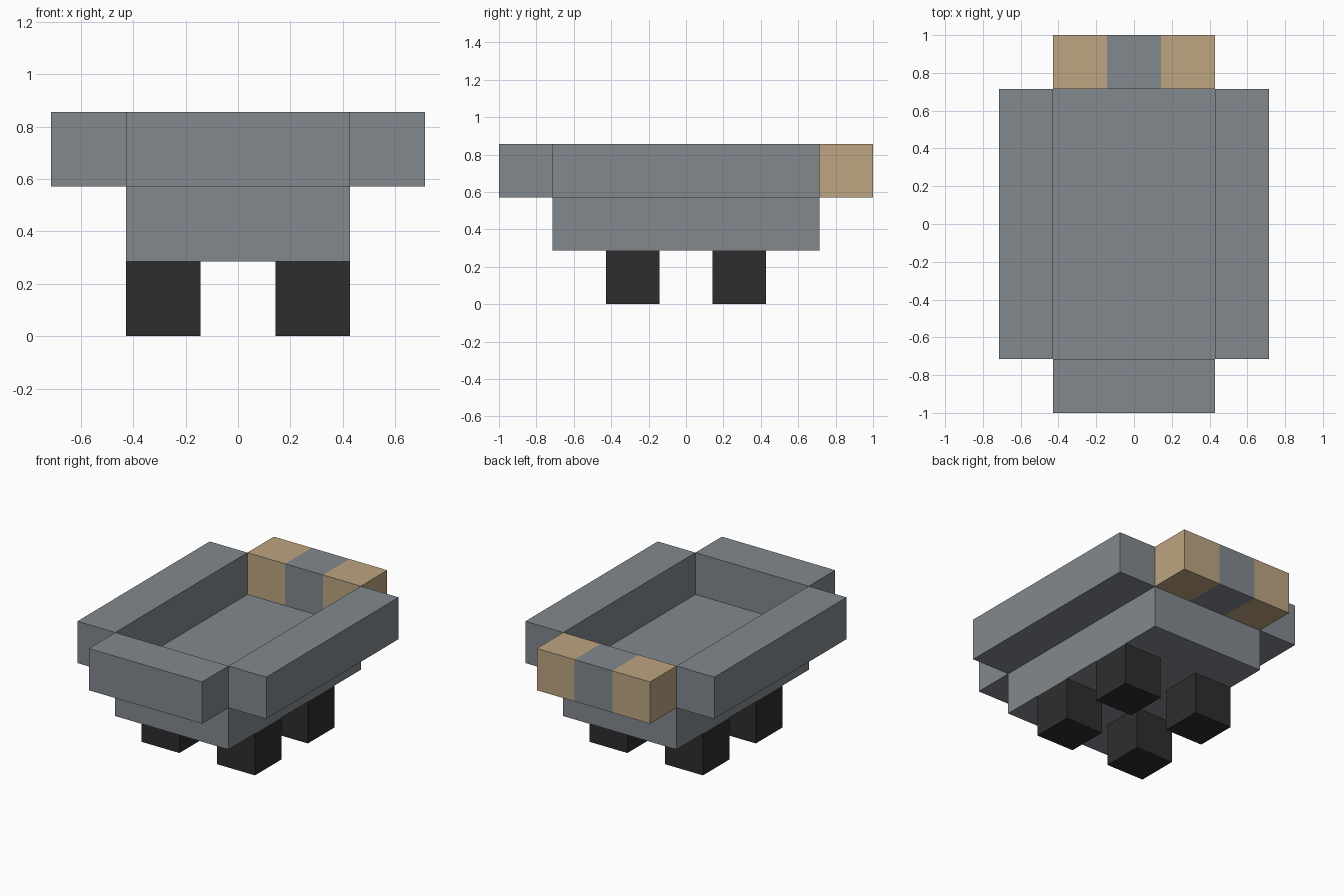
import bpy, bmesh
from mathutils import Vector

cube = bpy.data.objects.get("Cube")
if cube:
    bpy.data.objects.remove(cube, do_unlink=True)

U = 1 / 7  # half a block; every part sits on this grid


def material(name, rgb):
    m = bpy.data.materials.new(name)
    m.use_nodes = True
    m.diffuse_color = (*rgb, 1)
    bsdf = next(n for n in m.node_tree.nodes if n.type == 'BSDF_PRINCIPLED')
    bsdf.inputs["Base Color"].default_value = (*rgb, 1)
    return m


GREY = material("slate grey", (0.225, 0.25, 0.275))
TAN = material("tan", (0.51, 0.375, 0.22))
BLACK = material("black", (0.027, 0.027, 0.027))


def block(name, lo, hi, mats, cuts_x=(), rule=None):
    """Box between two grid corners, cut across x, faces coloured by rule."""
    lo, hi = Vector(lo) * U, Vector(hi) * U
    centre = (lo + hi) / 2
    bm = bmesh.new()
    bmesh.ops.create_cube(bm, size=1)
    bmesh.ops.scale(bm, vec=hi - lo, verts=bm.verts)
    for x in cuts_x:
        bmesh.ops.bisect_plane(bm, geom=bm.verts[:] + bm.edges[:] + bm.faces[:],
                               plane_co=(x * U - centre.x, 0, 0), plane_no=(1, 0, 0))
    if rule:
        for f in bm.faces:
            f.material_index = rule(f.calc_center_median() + centre)
    mesh = bpy.data.meshes.new(name)
    bm.to_mesh(mesh)
    bm.free()
    for m in mats:
        mesh.materials.append(m)
    obj = bpy.data.objects.new(name, mesh)
    obj.location = centre
    bpy.context.collection.objects.link(obj)
    return obj


# Tub floor and front wall
block("tub_floor", (-3, -5, 2), (3, 5, 4), [GREY])
block("front_wall", (-3, -7, 4), (3, -5, 6), [GREY])

# Back wall: tan ends with a grey middle third
block("back_wall", (-3, 5, 4), (3, 7, 6), [GREY, TAN], cuts_x=(-1, 1),
      rule=lambda c: int(abs(c.x) > U))

# Side walls and feet
for side, s in (("left", 1), ("right", -1)):
    x0, x1 = sorted((3 * s, 5 * s))
    block(side + "_wall", (x0, -5, 4), (x1, 5, 6), [GREY])
    for end, e in (("front", -1), ("back", 1)):
        fx0, fx1 = sorted((s, 3 * s))
        fy0, fy1 = sorted((e, 3 * e))
        block(f"{end}_{side}_foot", (fx0, fy0, 0), (fx1, fy1, 2), [BLACK])
